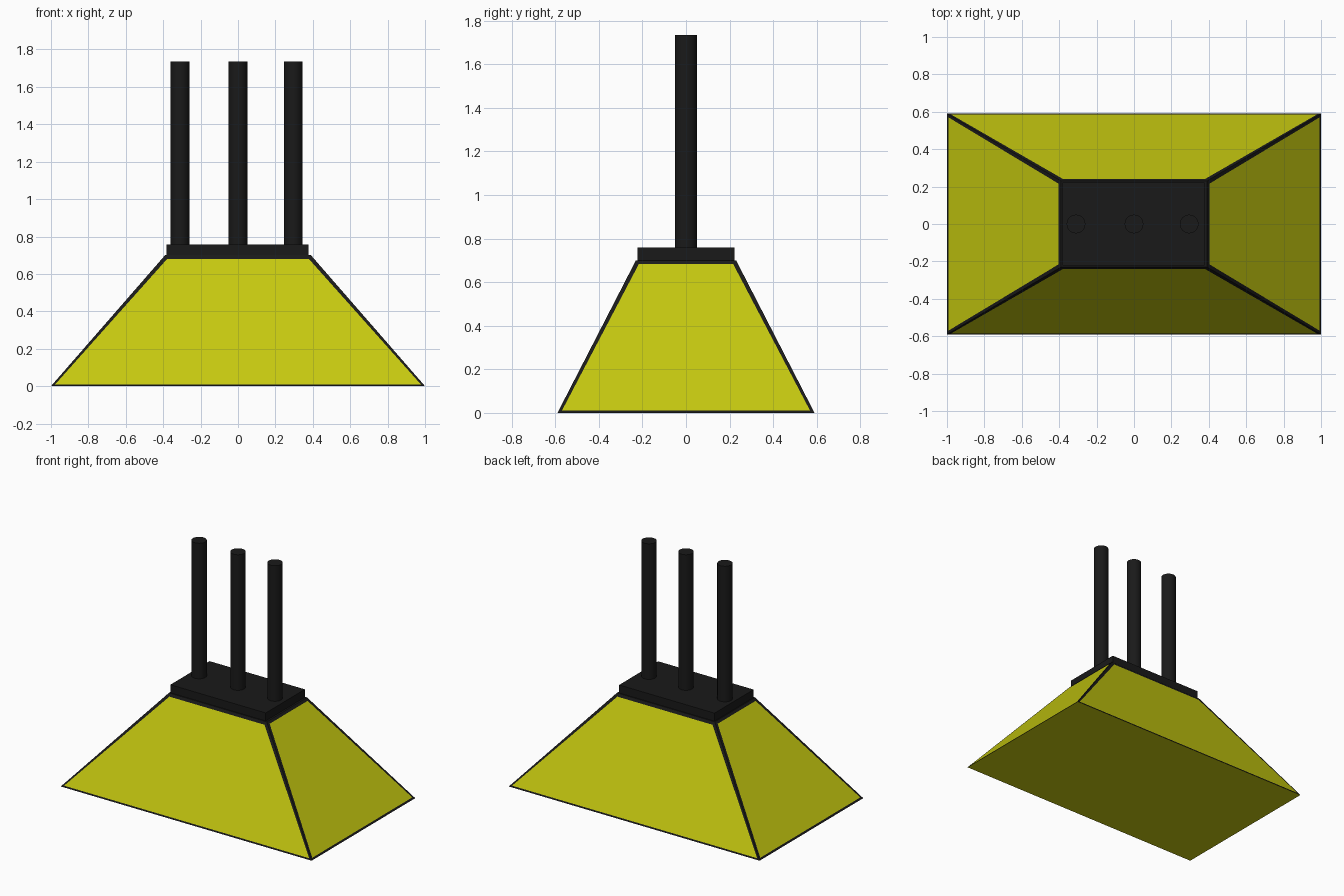
import bpy, bmesh

if "Cube" in bpy.data.objects:
    bpy.data.objects.remove(bpy.data.objects["Cube"])


def material(name, rgb):
    m = bpy.data.materials.new(name)
    m.diffuse_color = (*rgb, 1)
    m.use_nodes = True
    m.node_tree.nodes["Principled BSDF"].inputs["Base Color"].default_value = m.diffuse_color
    return m


yellow = material("yellow", (0.56, 0.58, 0.005))
black = material("black", (0.01, 0.01, 0.01))

BASE, TOP, HEIGHT = (1.0, 0.59), (0.39, 0.23), 0.70

# Tapered hood: a box narrowed at the top, with a black border inset on each sloping side
bm = bmesh.new()
bmesh.ops.create_cube(bm, size=2)
for v in bm.verts:
    hx, hy = TOP if v.co.z > 0 else BASE
    v.co = (v.co.x * hx, v.co.y * hy, HEIGHT if v.co.z > 0 else 0)
bm.normal_update()
sides = [f for f in bm.faces if abs(f.normal.z) < 0.9]
for f in bm.faces:
    f.material_index = 1 if f.normal.z > 0.9 else 0
border = bmesh.ops.inset_individual(bm, faces=sides, thickness=0.025)["faces"]
for f in border:
    f.material_index = 1
for f in sides:
    f.material_index = 0
mesh = bpy.data.meshes.new("hood")
bm.to_mesh(mesh)
bm.free()
mesh.materials.append(yellow)
mesh.materials.append(black)
bpy.context.collection.objects.link(bpy.data.objects.new("hood", mesh))

# Flat cap on the hood
bpy.ops.mesh.primitive_cube_add(size=1, location=(-0.003, 0, 0.728))
cap = bpy.context.object
cap.name = "cap"
cap.scale = (0.76, 0.445, 0.06)
cap.data.materials.append(black)

# Three upright pipes standing on the cap
for name, x in (("left_pipe", -0.31), ("middle_pipe", 0), ("right_pipe", 0.295)):
    bpy.ops.mesh.primitive_cylinder_add(vertices=32, radius=0.05, depth=0.985,
                                        location=(x, 0, 1.2425))
    pipe = bpy.context.object
    pipe.name = name
    pipe.data.materials.append(black)
    bpy.ops.object.shade_smooth_by_angle()
